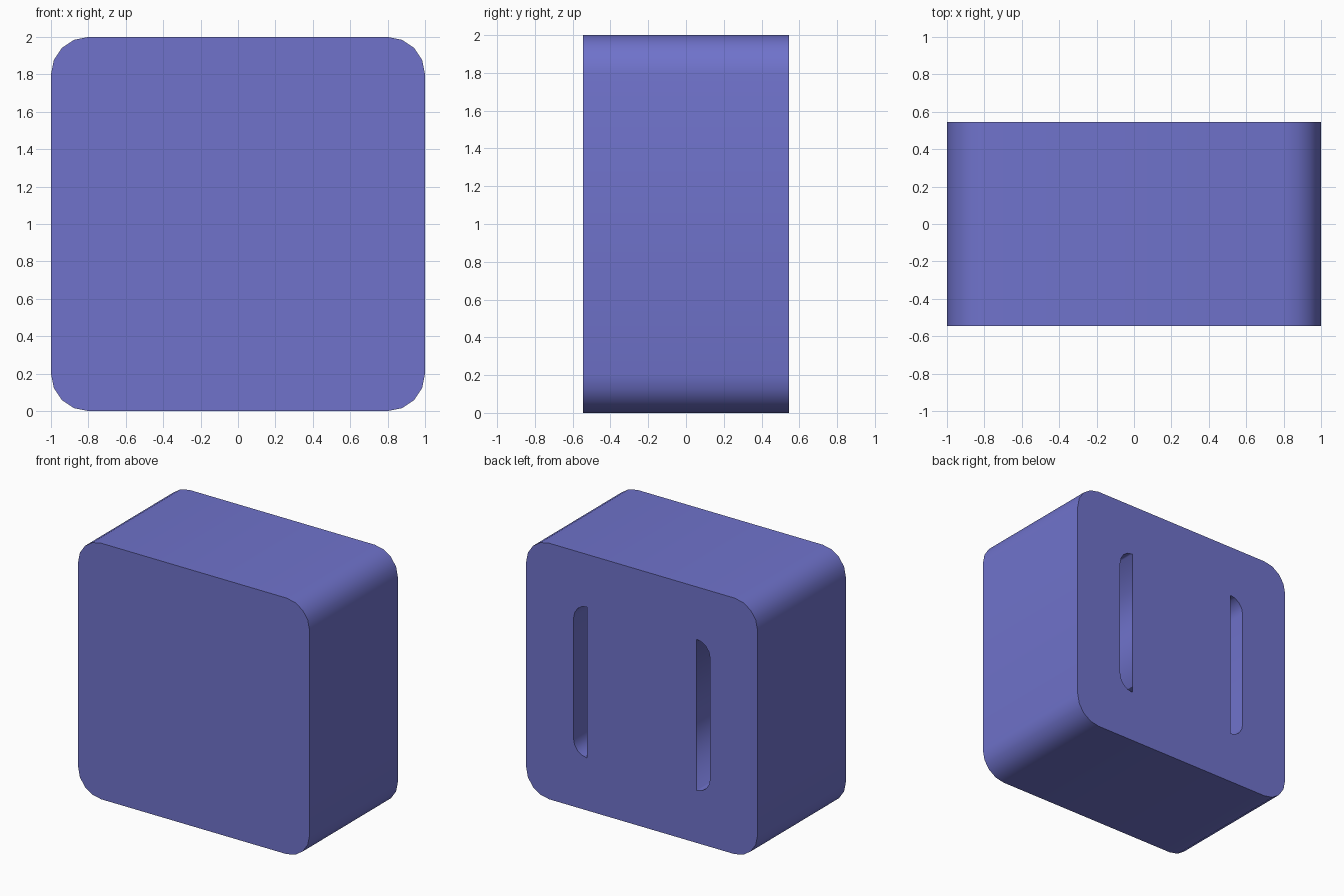
import bpy, bmesh, math

if "Cube" in bpy.data.objects:
    bpy.data.objects.remove(bpy.data.objects["Cube"])

HALF_DEPTH = 0.545
SLOT_DEPTH = 0.4


def arc(cx, cz, r, start, n=4):
    """Quarter-circle points in the xz plane, starting at an angle in degrees."""
    return [(cx + r * math.cos(math.radians(start + 90 * i / n)),
             cz + r * math.sin(math.radians(start + 90 * i / n))) for i in range(n + 1)]


def prism(bm, profile, y_open, y_closed):
    """Walls with a cap at y_closed; returns the edges of the open rim."""
    rim = [bm.verts.new((x, y_open, z)) for x, z in profile]
    cap = [bm.verts.new((x, y_closed, z)) for x, z in profile]
    n = len(profile)
    for i in range(n):
        j = (i + 1) % n
        bm.faces.new((rim[i], rim[j], cap[j], cap[i]))
    bm.faces.new(cap)
    return [bm.edges.get((rim[i], rim[(i + 1) % n])) for i in range(n)]


bm = bmesh.new()

# Outer rounded square block, open at the back
outline = []
for cx, cz, a in ((0.8, 1.8, 0), (-0.8, 1.8, 90), (-0.8, 0.2, 180), (0.8, 0.2, 270)):
    outline += arc(cx, cz, 0.2, a)
rims = prism(bm, outline, HALF_DEPTH, -HALF_DEPTH)

# Two D-shaped slots, straight on the inner side and rounded on the outer
slot = arc(0.472, 0.528, 0.118, 270) + arc(0.472, 1.472, 0.118, 0)
for side in (1, -1):
    rims += prism(bm, [(side * x, z) for x, z in slot], HALF_DEPTH, HALF_DEPTH - SLOT_DEPTH)

# Back face around the slots
bmesh.ops.triangle_fill(bm, use_beauty=True, use_dissolve=False, edges=rims)
bmesh.ops.recalc_face_normals(bm, faces=bm.faces)

# Smooth walls, crisp front, back and slot rims
for f in bm.faces:
    f.smooth = True
for e in bm.edges:
    a, b = e.verts
    flat = all(abs(f.normal.y) > 0.9 for f in e.link_faces)
    e.smooth = flat or abs(a.co.y - b.co.y) > 0.01

mesh = bpy.data.meshes.new("slotted_block")
bm.to_mesh(mesh)
bm.free()
block = bpy.data.objects.new("slotted_block", mesh)
bpy.context.collection.objects.link(block)

mat = bpy.data.materials.new("periwinkle_blue")
mat.diffuse_color = (0.16, 0.17, 0.6, 1)
mat.use_nodes = True
mat.node_tree.nodes["Principled BSDF"].inputs["Base Color"].default_value = mat.diffuse_color
mesh.materials.append(mat)
